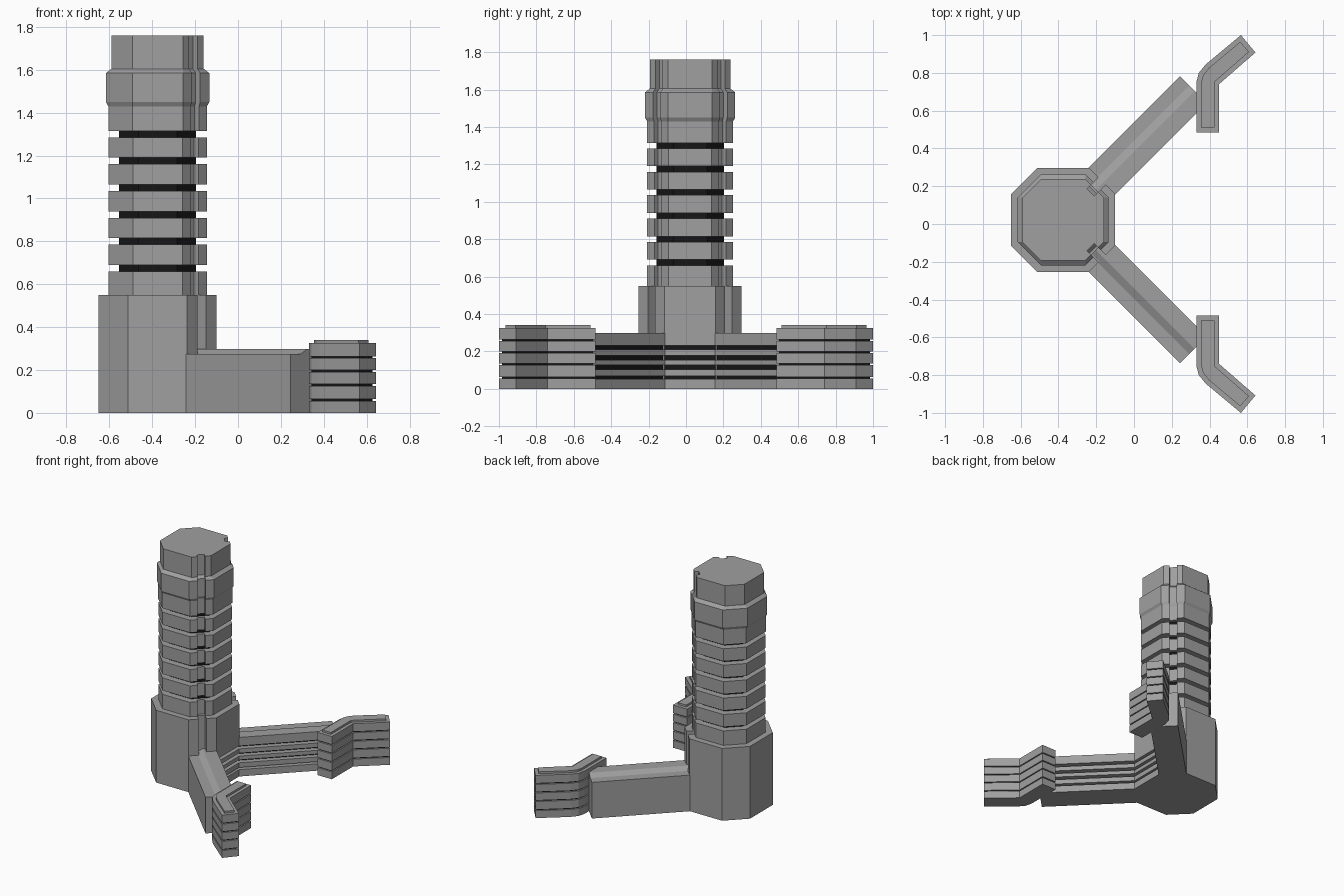
import bpy, bmesh
from mathutils import Vector

if "Cube" in bpy.data.objects:
    bpy.data.objects.remove(bpy.data.objects["Cube"])

CX, CY = -0.375, 0.022          # tower axis
R2 = 0.5 ** 0.5
GROOVES = [(0.052, 0.068), (0.104, 0.126), (0.155, 0.177), (0.21, 0.232)]


def material(name, v):
    m = bpy.data.materials.new(name)
    m.diffuse_color = (v, v, v, 1)
    m.use_nodes = True
    m.node_tree.nodes["Principled BSDF"].inputs["Base Color"].default_value = m.diffuse_color
    return m


GREY = material("concrete grey", 0.35)
BLACK = material("window black", 0.008)


def loft(bm, rings, dark=None):
    """Closed solid through equal-length rings of 3D points; dark(face) picks black sides."""
    vs = [[bm.verts.new(p) for p in r] for r in rings]
    n = len(vs[0])
    faces = [bm.faces.new(vs[0][::-1]), bm.faces.new(vs[-1])]
    for a, b in zip(vs, vs[1:]):
        for i in range(n):
            j = (i + 1) % n
            faces.append(bm.faces.new((a[i], a[j], b[j], b[i])))
    bmesh.ops.recalc_face_normals(bm, faces=faces)
    if dark:
        for f in faces:
            f.normal_update()
            if dark(f):
                f.material_index = 1


def at(pts, z):
    return [(x, y, z) for x, y in pts]


def finish(bm, name):
    me = bpy.data.meshes.new(name)
    bm.to_mesh(me)
    bm.free()
    me.materials.append(GREY)
    me.materials.append(BLACK)
    ob = bpy.data.objects.new(name, me)
    bpy.context.collection.objects.link(ob)


def octagon(a, h, notch=0.0, front=None):
    """Octagon of apothem a, half side h, with notches in the two +x diagonal faces."""
    w = 0.027 * R2
    m = (a + h) / 2
    d = notch * R2
    f = a if front is None else front
    ne = [(m + w, m - w), (m + w - d, m - w - d), (m - w - d, m + w - d), (m - w, m + w)]
    if not notch:
        ne = []
    se = [(x, -y) for x, y in reversed(ne)]
    pts = [(f, -h), (f, h)] + ne + [(h, a), (-h, a), (-a, h), (-a, -h), (-h, -a), (h, -a)] + se
    return [(CX + x, CY + y) for x, y in pts]


def inset(pts, d):
    """Mitred inset of a counter-clockwise polygon."""
    out = []
    n = len(pts)
    for i in range(n):
        p, q, r = (Vector(pts[k % n]) for k in (i - 1, i, i + 1))
        e, f = (q - p).normalized(), (r - q).normalized()
        n1, n2 = Vector((-e.y, e.x)), Vector((-f.y, f.x))
        s = q + (n1 + n2) * (d / (1 + n1.dot(n2)))
        out.append((s.x, s.y))
    return out


# tower base, with louvre grooves on its +x face
bm = bmesh.new()
z = 0.0
for lo, hi in GROOVES:
    full = octagon(0.275, 0.137)
    loft(bm, [at(full, z), at(full, lo)])
    cut = octagon(0.275, 0.137, front=0.235)
    loft(bm, [at(cut, lo), at(cut, hi)], lambda f: f.normal.x > 0.9)
    z = hi
full = octagon(0.275, 0.137)
loft(bm, [at(full, z), at(full, 0.28)])
full = octagon(0.275, 0.137, 0.055)
loft(bm, [at(full, 0.28), at(full, 0.55)])
finish(bm, "tower_base")

# dark core seen between the floor rings
bm = bmesh.new()
core = octagon(0.18, 0.09)
loft(bm, [at(core, 0.54), at(core, 1.33)], lambda f: abs(f.normal.z) < 0.5)
finish(bm, "tower_core")

# stacked floor rings
bm = bmesh.new()
ring = octagon(0.23, 0.115, 0.03)
z = 0.55
for i in range(6):
    gap = 0.675 + 0.125 * i
    loft(bm, [at(ring, z), at(ring, gap - 0.015)])
    z = gap + 0.015
finish(bm, "floor_rings")

# flared head and top
bm = bmesh.new()
head = [(z, 0.23), (1.43, 0.23), (1.45, 0.241), (1.585, 0.241), (1.605, 0.215), (1.76, 0.215)]
loft(bm, [at(octagon(a, 0.118, 0.03), h) for h, a in head])
finish(bm, "tower_head")

# diagonal wings: grooved cross-section extruded outwards
section = [(-0.1, 0.0), (0.1, 0.0)]
for lo, hi in GROOVES:
    section += [(0.1, lo), (0.06, lo), (0.06, hi), (0.1, hi)]
section += [(0.1, 0.297), (0.01, 0.297), (-0.03, 0.275), (-0.1, 0.275)]
for s, side in ((1, "back"), (-1, "front")):
    bm = bmesh.new()
    rings = [[(CX + (r + u) * R2, CY + s * (r - u) * R2, h) for u, h in section]
             for r in (0.22, 0.975)]
    inner = Vector((R2, -s * R2, 0))

    def groove_back(f):
        c = f.calc_center_median() - Vector((CX, CY, 0))
        return f.normal.dot(inner) > 0.9 and c.dot(inner) < 0.08
    loft(bm, rings, groove_back)
    finish(bm, side + "_wing")

# bent end walls: slabs split by thin dark joints, with a small cap
plan = [(0.45, 0.485), (0.45, 0.74), (0.643, 0.908), (0.566, 1.0),
        (0.38, 0.845), (0.343, 0.80), (0.33, 0.75), (0.33, 0.485)]
for s, side in ((1, "back"), (-1, "front")):
    def side_pts(d, h):
        return [(x, s * y, h) for x, y in inset(plan, d)]
    bm = bmesh.new()
    z = 0.0
    for joint in (0.06, 0.13, 0.195, 0.26, 0.329):
        loft(bm, [side_pts(0, z), side_pts(0, joint - 0.004)])
        z = joint + 0.004
    loft(bm, [side_pts(0.012, 0.02), side_pts(0.012, 0.30)], lambda f: abs(f.normal.z) < 0.5)
    loft(bm, [side_pts(0.025, 0.32), side_pts(0.025, 0.34)])
    finish(bm, side + "_end_wall")
